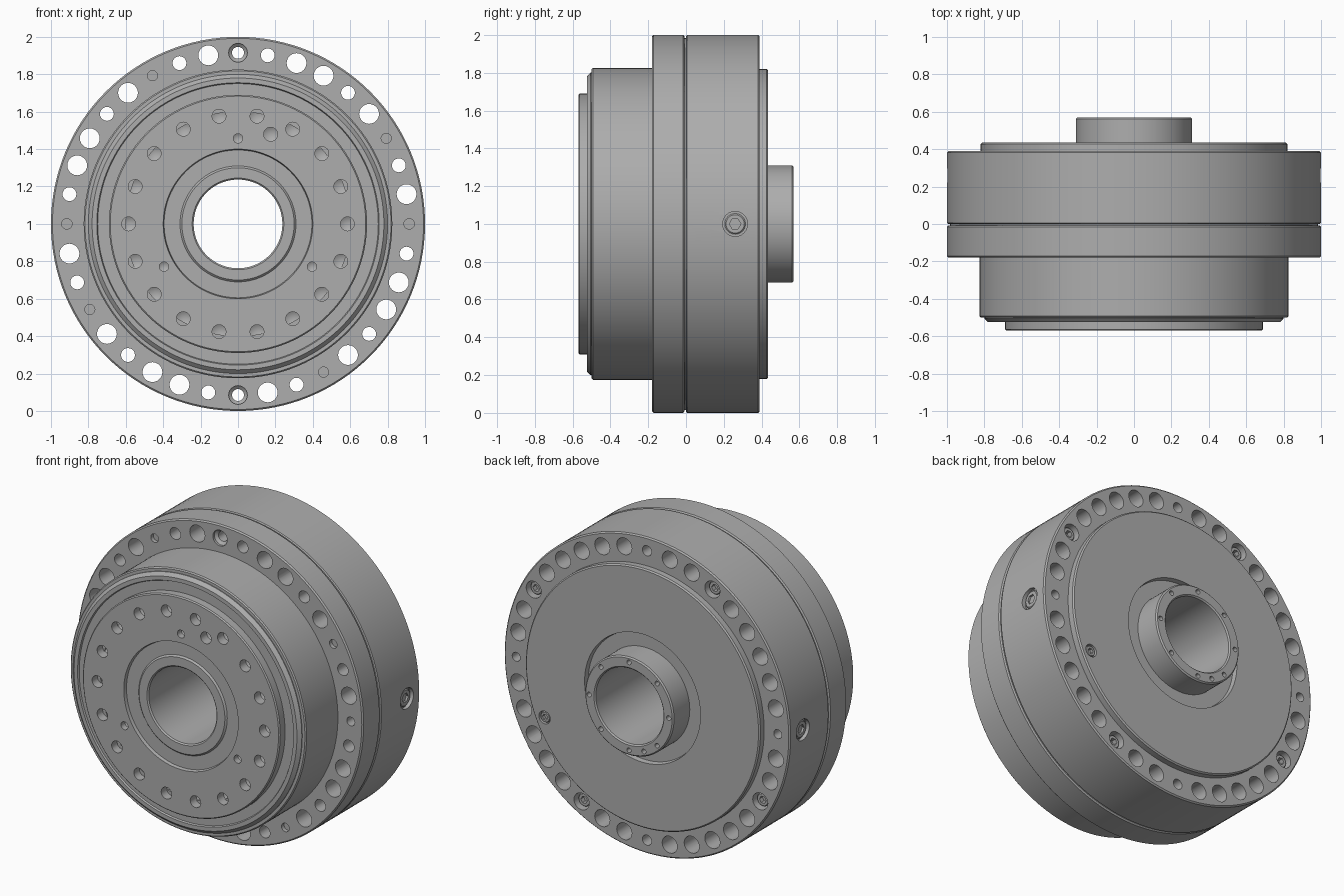
import bpy, bmesh
from math import sin, cos, tau, pi, radians
from mathutils import Matrix

cube = bpy.data.objects.get("Cube")
if cube:
    bpy.data.objects.remove(cube, do_unlink=True)

steel = bpy.data.materials.new("steel grey")
steel.use_nodes = True
GREY = (0.42, 0.42, 0.42, 1)
steel.diffuse_color = GREY
bsdf = next(n for n in steel.node_tree.nodes if n.type == 'BSDF_PRINCIPLED')
bsdf.inputs["Base Color"].default_value = GREY

CENTRE = Matrix.Translation((0, 0, 1))
PITCH = 0.915          # bolt circle of the flange


def lathe(bm, profile, place=CENTRE, seg=128, closed=True):
    """Turn (radius, y) points about local y; a third item makes that ring hexagonal."""
    rings = []
    for point in profile:
        r, y = point[:2]
        if r == 0:
            rings.append([bm.verts.new(place @ Matrix.Translation((0, y, 0)).translation)])
            continue
        ring = []
        for i in range(seg):
            a = tau * i / seg
            k = r
            if len(point) > 2:
                k = r * cos(pi / 6) / cos(a % (pi / 3) - pi / 6)
            ring.append(bm.verts.new(place @ Matrix.Translation((k * cos(a), y, k * sin(a))).translation))
        rings.append(ring)
    pairs = list(zip(rings, rings[1:]))
    if closed:
        pairs.append((rings[-1], rings[0]))
    for p, q in pairs:
        for i in range(seg):
            j = (i + 1) % seg
            if len(p) == 1:
                bm.faces.new((p[0], q[i], q[j]))
            elif len(q) == 1:
                bm.faces.new((p[i], p[j], q[0]))
            else:
                bm.faces.new((p[i], p[j], q[j], q[i]))


def polar(r, degrees):
    a = radians(degrees)
    return Matrix.Translation((r * cos(a), 0, 1 + r * sin(a)))


def finish(bm, name):
    bmesh.ops.recalc_face_normals(bm, faces=bm.faces)
    mesh = bpy.data.meshes.new(name)
    bm.to_mesh(mesh)
    bm.free()
    mesh.materials.append(steel)
    obj = bpy.data.objects.new(name, mesh)
    bpy.context.collection.objects.link(obj)
    return obj


def smooth(obj):
    bpy.ops.object.select_all(action='DESELECT')
    obj.select_set(True)
    bpy.context.view_layer.objects.active = obj
    bpy.ops.object.shade_smooth_by_angle(angle=radians(30))


def part(name, profile, holes=()):
    """Turned part with a list of (profile, placement) holes cut from it."""
    bm = bmesh.new()
    lathe(bm, profile)
    obj = finish(bm, name)
    if holes:
        bm = bmesh.new()
        for shape, place in holes:
            lathe(bm, shape, place, 24, False)
        cutter = finish(bm, name + "_cutter")
        cutter.hide_render = True
        mod = obj.modifiers.new("holes", 'BOOLEAN')
        mod.object = cutter
        mod.solver = 'EXACT'
        bpy.context.view_layer.objects.active = obj
        bpy.ops.object.modifier_apply(modifier=mod.name)
        bpy.data.objects.remove(cutter, do_unlink=True)
    smooth(obj)
    return obj


def bore(r, y0, y1, tip=0.0):
    return [(0, y0), (r, y0), (r, y1), (0, y1 + tip)]


def screw(name, r, y, place):
    """Socket head whose top faces local +y at height y."""
    bm = bmesh.new()
    s = r * 0.55
    lathe(bm, [(0, y - 0.05), (r, y - 0.05), (r, y - 0.006), (r * 0.88, y),
               (s, y, True), (s, y - 0.03, True), (0, y - 0.03)], place, 24, False)
    smooth(finish(bm, name))


# Flange holes repeat every quarter turn in steps of ten degrees
LARGE, SMALL, TINY = 0.053, 0.037, 0.027
front_holes, rear_holes = [], []
for step in range(36):
    place, k = polar(PITCH, step * 10), step % 9
    if k == 0:
        if step % 18:      # countersunk through hole at top and bottom
            front_holes.append(([(0, -0.25), (0.05, -0.25), (0.05, -0.165),
                                 (0.032, -0.15), (0.032, 0.1), (0, 0.1)], place))
            rear_holes.append((bore(0.032, -0.1, 0.5), place))
        else:              # blind dowel holes at the sides
            front_holes.append((bore(0.028, -0.25, -0.06), place))
            rear_holes.append((bore(0.028, 0.5, 0.25), place))
    elif k == 3:           # clamping screw
        front_holes.append((bore(TINY, -0.25, -0.155), place))
        rear_holes.append((bore(LARGE, 0.5, 0.3), place))
        screw("clamp_screw", 0.042, 0.365, place)
    else:
        r = SMALL if k in (2, 5, 8) else LARGE
        front_holes.append((bore(r, -0.25, 0.1), place))
        rear_holes.append((bore(LARGE, -0.1, 0.5), place))

# Plug screws in counterbores on both sides of the housing
for turn in (-pi / 2, pi / 2):
    place = Matrix.Translation((0, 0.26, 1)) @ Matrix.Rotation(turn, 4, 'Z')
    rear_holes.append((bore(0.066, 1.1, 0.975), place))
    screw("side_plug", 0.055, 0.988, place)

part("front_housing", [(0.7, -0.5), (0.818, -0.5), (0.825, -0.493), (0.825, -0.18),
                       (0.992, -0.18), (1, -0.172), (1, -0.015), (0.992, -0.008),
                       (0.7, -0.008)], front_holes)
part("rear_housing", [(0.7, -0.008), (0.985, -0.008), (0.985, 0), (0.994, 0), (1, 0.006),
                      (1, 0.382), (0.992, 0.39), (0.7, 0.39)], rear_holes)

# Bearing lip and seal between housing and output
part("bearing_lip", [(0.6, -0.45), (0.8, -0.45), (0.8, -0.505), (0.78, -0.525),
                     (0.755, -0.525), (0.75, -0.515), (0.6, -0.515)])

# Output disc with a ring of tapped holes
output_holes = [(bore(0.037, -0.65, -0.51, 0.02), polar(0.585, a)) for a in range(0, 360, 20)]
output_holes.append((bore(0.037, -0.65, -0.51, 0.02), polar(0.51, 70)))
output_holes += [(bore(0.025, -0.65, -0.53, 0.015), polar(0.457, a)) for a in (90, 210, 330)]
part("output_disc", [(0.3, -0.55), (0.395, -0.55), (0.4, -0.57), (0.683, -0.57),
                     (0.69, -0.563), (0.69, -0.4), (0.3, -0.4)], output_holes)

# Rear cover with one vent screw
vent = polar(0.75, -24)
part("rear_cover", [(0.31, 0.405), (0.4, 0.405), (0.405, 0.435), (0.812, 0.435),
                    (0.82, 0.427), (0.82, 0.3), (0.31, 0.3)],
     [(bore(0.04, 0.5, 0.41), vent)])
screw("vent_screw", 0.034, 0.43, vent)

# Hollow shaft with small tapped holes on its rear end
shaft_holes = [(bore(0.015, 0.6, 0.52), polar(0.278, a)) for a in [*range(0, 360, 45), 248]]
part("hollow_shaft", [(0.237, -0.552), (0.245, -0.56), (0.3, -0.56), (0.31, -0.55),
                      (0.31, 0.562), (0.302, 0.57), (0.245, 0.57), (0.237, 0.562)], shaft_holes)
